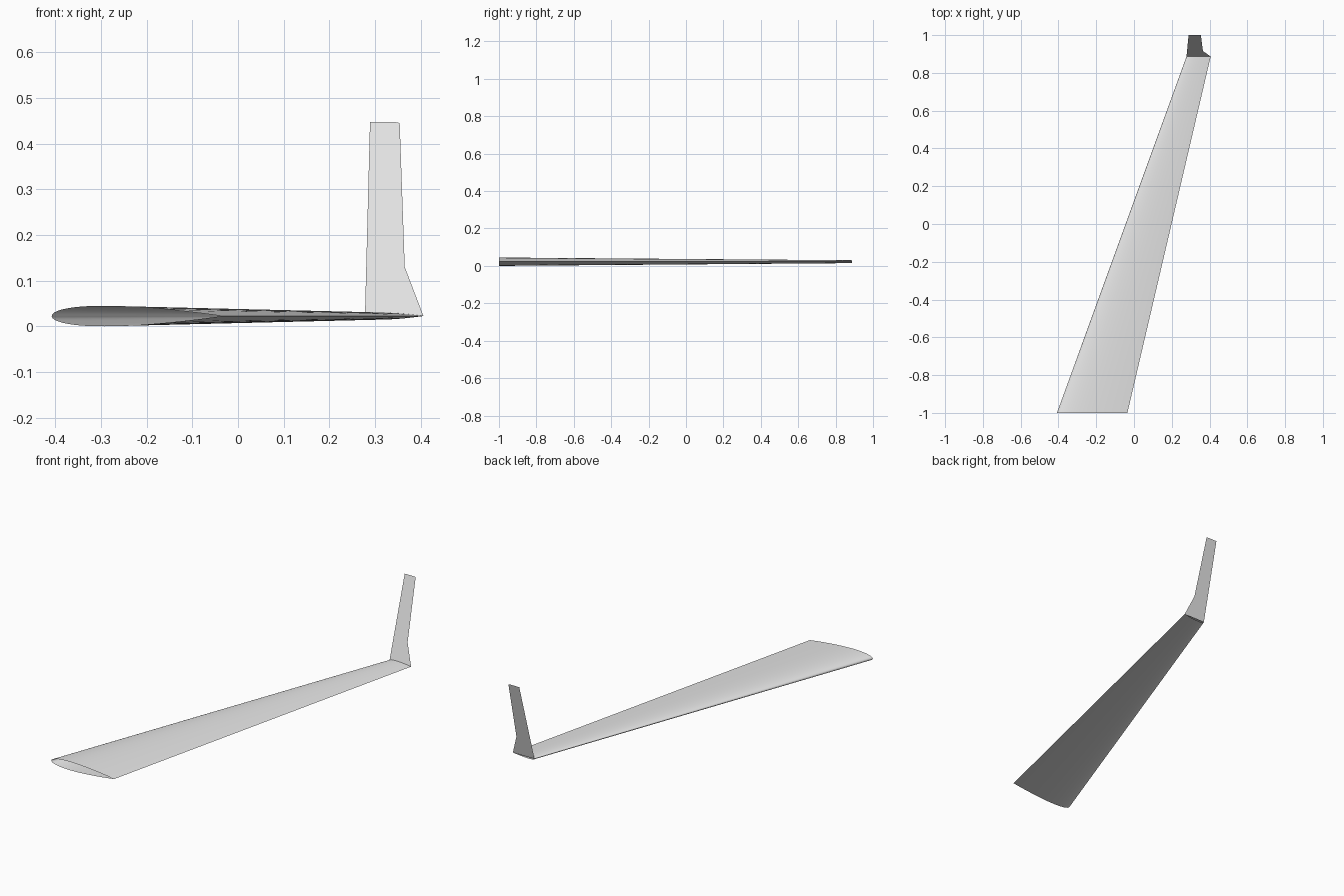
import bpy
import bmesh
from math import cos, pi, sqrt

cube = bpy.data.objects.get("Cube")
if cube:
    bpy.data.objects.remove(cube, do_unlink=True)

MID_Z = 0.0225
STEPS = 24

grey = bpy.data.materials.new("light grey")
grey.use_nodes = True
grey.diffuse_color = (0.8, 0.8, 0.8, 1)
grey.node_tree.nodes["Principled BSDF"].inputs["Base Color"].default_value = (0.8, 0.8, 0.8, 1)


def add_object(name, bm):
    mesh = bpy.data.meshes.new(name)
    bm.to_mesh(mesh)
    bm.free()
    mesh.materials.append(grey)
    obj = bpy.data.objects.new(name, mesh)
    bpy.context.collection.objects.link(obj)
    return obj


def half_thickness(t):
    """Symmetric airfoil, 12 percent thick, closed trailing edge."""
    return 0.6 * (0.2969 * sqrt(t) - 0.126 * t - 0.3516 * t**2
                  + 0.2843 * t**3 - 0.1036 * t**4)


def airfoil_ring(bm, lead, trail, y):
    """Closed loop from trailing edge over the top, round the nose and back below."""
    chord = trail - lead
    ring = []
    for i in range(2 * STEPS):
        t = (1 + cos(pi * i / STEPS)) / 2
        side = 1 if i < STEPS else -1
        z = MID_Z + side * chord * half_thickness(t)
        ring.append(bm.verts.new((lead + chord * t, y, z)))
    return ring


# Tapered swept wing skin, open at both ends
bm = bmesh.new()
root = airfoil_ring(bm, -0.408, -0.035, -1.0)
tip = airfoil_ring(bm, 0.278, 0.406, 0.887)
for i in range(len(root)):
    j = (i + 1) % len(root)
    face = bm.faces.new((root[i], tip[i], tip[j], root[j]))
    face.smooth = True
# Keep the trailing edge crisp
bm.edges.get((root[0], tip[0])).smooth = False
add_object("wing", bm)

# Flat winglet leaning outward from the tip chord
bm = bmesh.new()
outline = [(0.278, MID_Z), (0.406, MID_Z), (0.365, 0.13),
           (0.354, 0.445), (0.345, 0.447), (0.289, 0.447)]
lean = (1.0 - 0.887) / (0.447 - MID_Z)
bm.faces.new([bm.verts.new((x, 0.887 + (z - MID_Z) * lean, z)) for x, z in outline])
add_object("winglet", bm)
